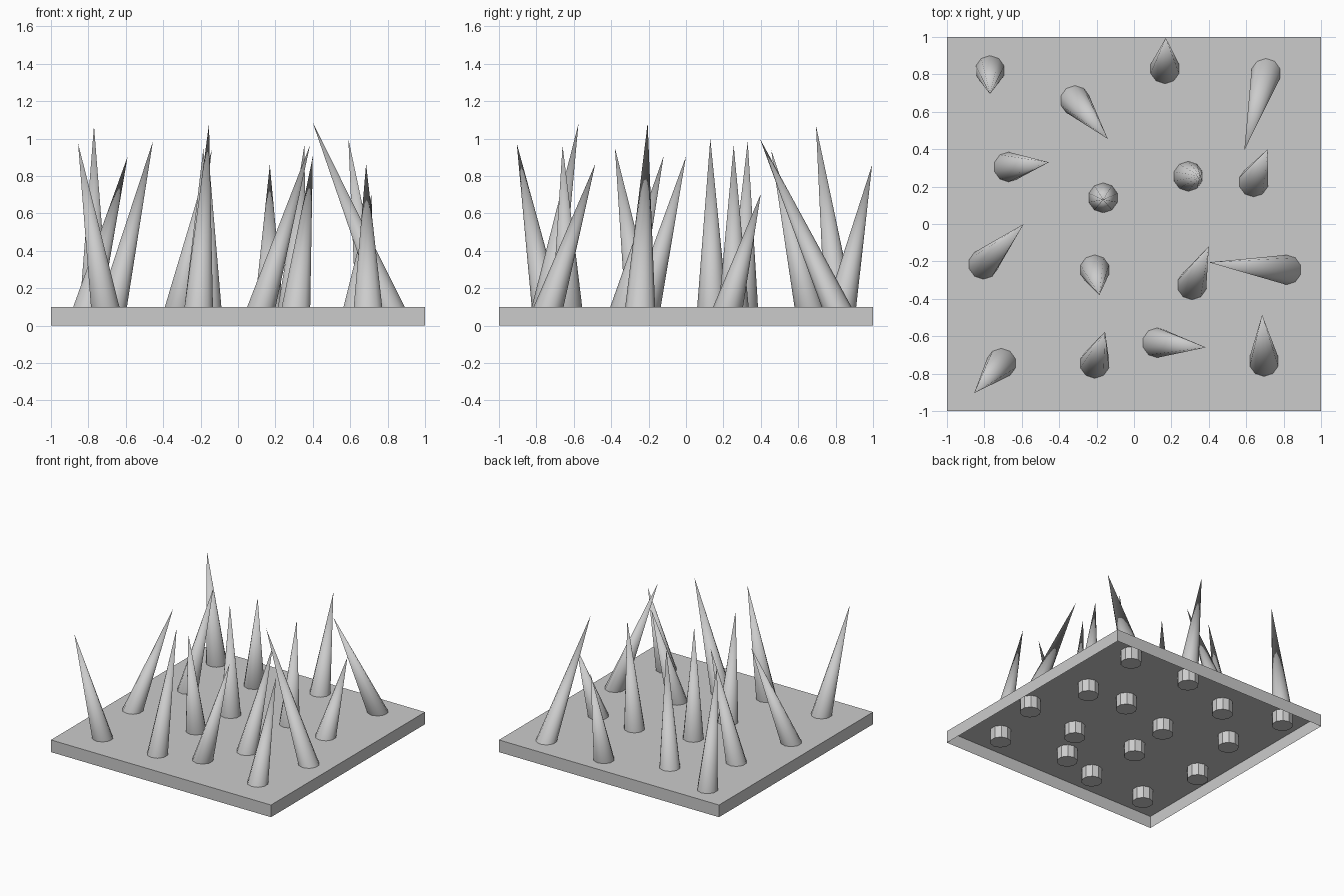
import bpy, bmesh
from math import pi, sin, cos

if "Cube" in bpy.data.objects:
    bpy.data.objects.remove(bpy.data.objects["Cube"])

SIDES, RADIUS, TOP = 10, 0.08, 0.1


def make_object(name, bm):
    mesh = bpy.data.meshes.new(name)
    bm.to_mesh(mesh)
    bm.free()
    obj = bpy.data.objects.new(name, mesh)
    bpy.context.collection.objects.link(obj)
    return obj


# Base plate: thin box, open underneath
bm = bmesh.new()
bmesh.ops.create_cube(bm, size=1)
for v in bm.verts:
    v.co = (v.co.x * 2, v.co.y * 2, (v.co.z + 0.5) * TOP)
bm.faces.ensure_lookup_table()
bottom = [f for f in bm.faces if f.normal.z < -0.5]
bmesh.ops.delete(bm, geom=bottom, context='FACES_ONLY')
make_object("base_plate", bm)


# Spike: straight plug inside the plate, then a leaning cone to the tip
def spike(name, bx, by, tx, ty, tz):
    bm = bmesh.new()
    angles = [2 * pi * i / SIDES + pi / 2 for i in range(SIDES)]
    low, high = ([bm.verts.new((bx + RADIUS * cos(a), by + RADIUS * sin(a), z))
                  for a in angles] for z in (0.0, TOP))
    tip = bm.verts.new((tx, ty, tz))
    bm.faces.new(low[::-1])
    for i in range(SIDES):
        j = (i + 1) % SIDES
        bm.faces.new((low[i], low[j], high[j], high[i]))
        bm.faces.new((high[i], high[j], tip)).smooth = True
        bm.edges.get((high[i], high[j])).smooth = False
    make_object(name, bm)


# Base x, base y, tip x, tip y, tip z
SPIKES = [
    (-0.77, 0.82, -0.77, 0.695, 1.07), (-0.315, 0.66, -0.14, 0.455, 0.94),
    (0.165, 0.83, 0.17, 0.995, 0.86), (0.705, 0.805, 0.59, 0.395, 1.0),
    (-0.67, 0.305, -0.455, 0.33, 0.985), (-0.165, 0.14, -0.165, 0.13, 1.0),
    (0.29, 0.255, 0.355, 0.255, 0.965), (0.64, 0.225, 0.715, 0.4, 0.705),
    (-0.805, -0.215, -0.59, 0.0, 0.905), (-0.21, -0.245, -0.185, -0.38, 0.95),
    (0.31, -0.325, 0.4, -0.12, 0.905), (0.815, -0.245, 0.4, -0.205, 1.085),
    (-0.71, -0.745, -0.855, -0.905, 0.975), (-0.21, -0.745, -0.155, -0.575, 1.08),
    (0.125, -0.635, 0.385, -0.66, 0.965), (0.695, -0.735, 0.685, -0.485, 0.865),
]
for n, data in enumerate(SPIKES, 1):
    spike(f"spike_{n:02d}", *data)
